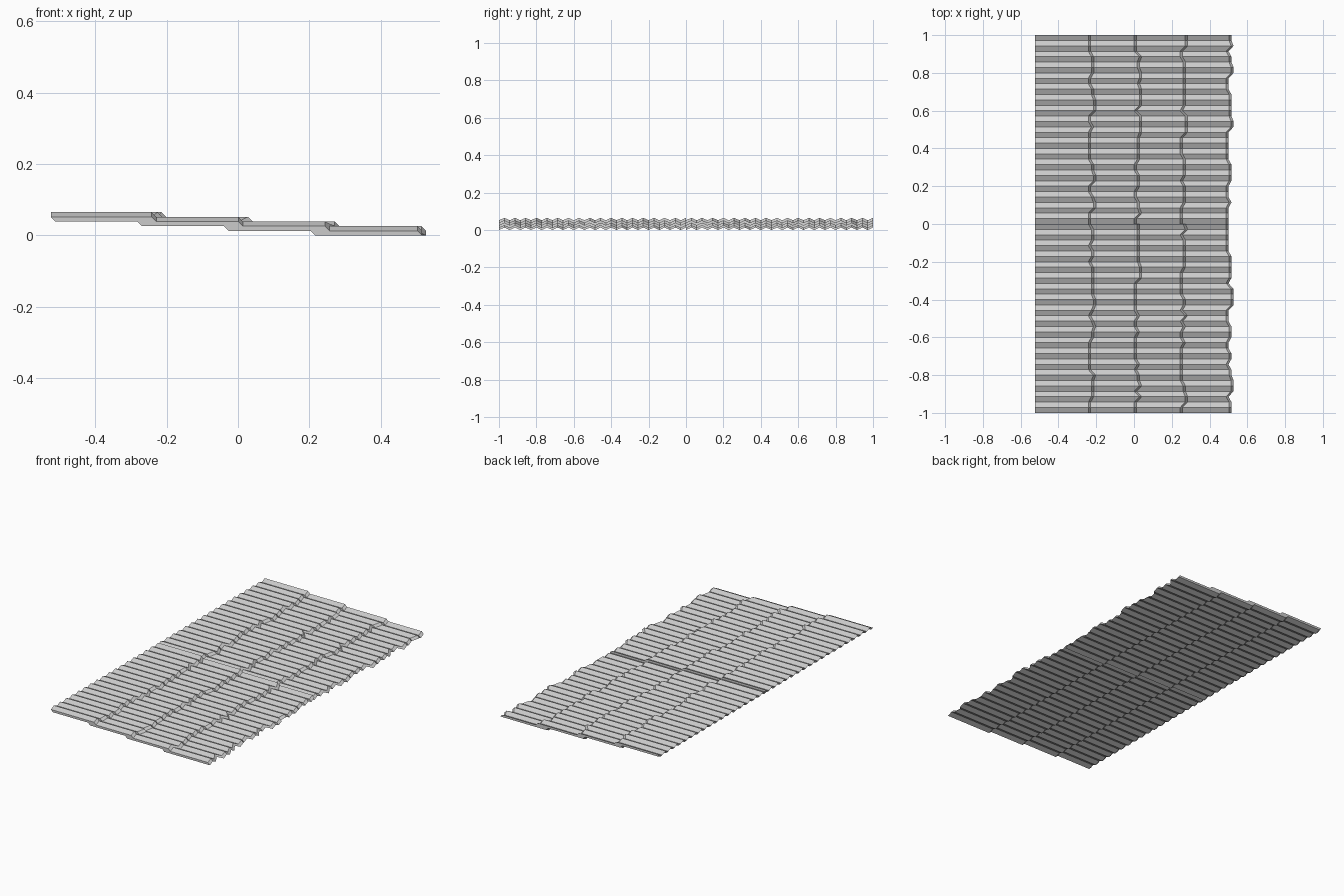
import bpy, bmesh, random

if "Cube" in bpy.data.objects:
    bpy.data.objects.remove(bpy.data.objects["Cube"])

random.seed(4)
STRIPS = 35            # corrugation strips per half panel
W = 1.0 / STRIPS       # strip width
H = 0.013              # wave height, sheet thickness and row step
PITCH = 0.243          # spacing of overlapping rows


def corrugated_panel(name, x0, y0, z0):
    """Zigzag sheet with a skewed thickness and a ragged lower end."""
    bm = bmesh.new()
    rings = []
    ragged = 0.0
    for i in range(STRIPS + 1):
        if random.random() < 0.55:
            ragged = random.choice((0.0, 0.0, 0.016, 0.016, 0.027))
        y = y0 + i * W
        z = z0 + H + (H if i % 2 else 0.0)
        x1 = x0 + 0.283 + ragged
        rings.append([bm.verts.new(p) for p in (
            (x0, y, z), (x1, y, z), (x1 + H, y, z - H), (x0 + H, y, z - H))])
    # skin between neighbouring cross-sections
    for a, b in zip(rings, rings[1:]):
        for k in range(4):
            n = (k + 1) % 4
            bm.faces.new((a[k], a[n], b[n], b[k]))
    # side caps
    bm.faces.new(rings[0])
    bm.faces.new(rings[-1][::-1])
    bmesh.ops.recalc_face_normals(bm, faces=bm.faces)
    me = bpy.data.meshes.new(name)
    bm.to_mesh(me)
    bm.free()
    ob = bpy.data.objects.new(name, me)
    bpy.context.collection.objects.link(ob)


# four overlapping rows, each made of two panels side by side
for row in range(4):
    for half, y0 in (("front", -1.0), ("back", 0.0)):
        corrugated_panel(f"roof_row_{row + 1}_{half}",
                         -0.525 + PITCH * row, y0, H * (3 - row))
